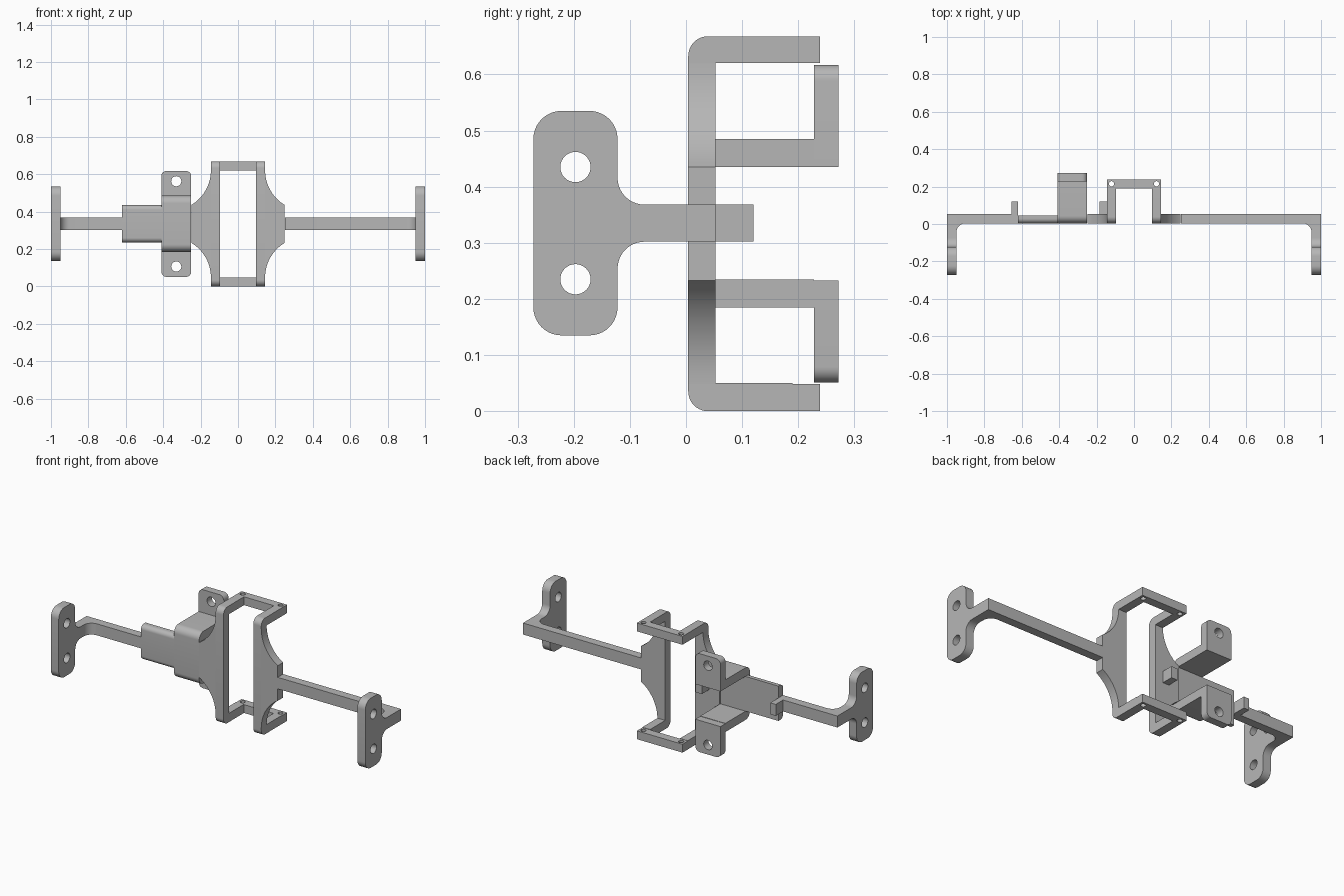
import bpy
import bmesh
from math import cos, sin, pi, radians
from mathutils import Vector

cube = bpy.data.objects.get("Cube")
if cube:
    bpy.data.objects.remove(cube, do_unlink=True)

grey = bpy.data.materials.new("plain grey")
grey.use_nodes = True
grey.diffuse_color = (0.47, 0.47, 0.47, 1)
grey.node_tree.nodes["Principled BSDF"].inputs["Base Color"].default_value = grey.diffuse_color

HEIGHT = 0.668
MID = HEIGHT / 2
FRONT, BACK = 0.004, 0.053


def circle(u, v, r, n=32):
    return [(u + r * cos(2 * pi * i / n), v + r * sin(2 * pi * i / n)) for i in range(n)]


def rounded(corners, steps=10):
    """Outline whose corners are (u, v) or (u, v, fillet radius), at right angles."""
    out = []
    for i, c in enumerate(corners):
        p = Vector(c[:2])
        if len(c) == 2:
            out.append(tuple(p))
            continue
        a = (Vector(corners[i - 1][:2]) - p).normalized() * c[2]
        b = (Vector(corners[(i + 1) % len(corners)][:2]) - p).normalized() * c[2]
        for k in range(steps + 1):
            t = k / steps * pi / 2
            out.append(tuple(p + a * (1 - sin(t)) + b * (1 - cos(t))))
    return out


def rect(u0, u1, v0, v1):
    return [(u0, v0), (u1, v0), (u1, v1), (u0, v1)]


def extrude(name, axis, lo, hi, *loops):
    """Fill an outline, with later loops as holes, and extrude it along an axis."""
    place = {"x": lambda u, v: (lo, u, v),
             "y": lambda u, v: (u, lo, v),
             "z": lambda u, v: (u, v, lo)}[axis]
    bm = bmesh.new()
    edges = []
    for loop in loops:
        vs = [bm.verts.new(place(u, v)) for u, v in loop]
        edges += [bm.edges.new((vs[i - 1], vs[i])) for i in range(len(vs))]
    bmesh.ops.triangle_fill(bm, edges=edges, use_beauty=True)
    ext = bmesh.ops.extrude_face_region(bm, geom=bm.faces[:], use_keep_orig=True)
    moved = [g for g in ext["geom"] if isinstance(g, bmesh.types.BMVert)]
    shift = Vector([hi - lo if a == axis else 0 for a in "xyz"])
    bmesh.ops.translate(bm, verts=moved, vec=shift)
    bmesh.ops.recalc_face_normals(bm, faces=bm.faces[:])
    mesh = bpy.data.meshes.new(name)
    bm.to_mesh(mesh)
    bm.free()
    mesh.materials.append(grey)
    obj = bpy.data.objects.new(name, mesh)
    bpy.context.collection.objects.link(obj)
    bpy.ops.object.select_all(action="DESELECT")
    obj.select_set(True)
    bpy.context.view_layer.objects.active = obj
    bpy.ops.object.shade_smooth_by_angle(angle=radians(30))
    return obj


# Profiles shared by both sides
end_plate = rounded([(-0.272, 0.135, 0.05), (-0.122, 0.135, 0.05), (-0.122, 0.302, 0.048),
                     (BACK, 0.302), (BACK, 0.368), (-0.122, 0.368, 0.048),
                     (-0.122, 0.535, 0.05), (-0.272, 0.535, 0.05)])
rail = rounded([(FRONT, 0, 0.035), (0.19, 0), (0.19, 0.05), (BACK, 0.05),
                (BACK, 0.62), (0.19, 0.62), (0.19, HEIGHT), (FRONT, HEIGHT, 0.035)])

for side, sx in (("left", 1), ("right", -1)):
    # Mounting plate with two screw holes
    extrude(side + "_end_plate", "x", *sorted((sx * 0.95, sx)), end_plate,
            circle(-0.197, 0.235, 0.027), circle(-0.197, 0.435, 0.027))
    # Arm with a fillet into the plate
    inner = 0.25 if sx > 0 else 0.62
    arm = rounded([(inner, FRONT), (0.95, FRONT, 0.05), (0.95, -0.06),
                   (0.97, -0.06), (0.97, BACK), (inner, BACK)])
    extrude(side + "_arm", "z", 0.302, 0.368, [(sx * u, v) for u, v in arm])
    # Upright of the central frame
    extrude(side + "_frame_rail", "x", *sorted((sx * 0.095, sx * 0.145)), rail)
    # Flange with concave curved edges
    r = 0.2155
    curve = [(0.145 + r + r * cos(radians(a)), 0.62 + r * sin(radians(a)))
             for a in [180 + 59.1 * i / 14 for i in range(15)]]
    flange = curve + [(u, HEIGHT - v) for u, v in reversed(curve)]
    extrude(side + "_flange", "y", FRONT, BACK, [(sx * u, v) for u, v in flange])

# Cross bars at the back of the frame, with small screw holes
for name, z in (("bottom", 0), ("top", 0.62)):
    extrude(name + "_cross_bar", "z", z, z + 0.048, rect(-0.145, 0.145, 0.19, 0.239),
            circle(-0.12, 0.215, 0.014, 20), circle(0.12, 0.215, 0.014, 20))

# Offset holder plate with rounded front edges
extrude("holder_plate", "x", -0.62, -0.41,
        rounded([(FRONT, 0.235, 0.025), (0.045, 0.235), (0.045, 0.435), (FRONT, 0.435, 0.025)]))

# Channel bracket reaching backwards
extrude("channel_bracket", "x", -0.41, -0.25,
        rounded([(FRONT, 0.185, 0.04), (0.228, 0.185), (0.228, 0.235), (0.045, 0.235),
                 (0.045, 0.435), (0.228, 0.435), (0.228, 0.485), (FRONT, 0.485, 0.04)]))

# Upper and lower lugs with screw holes
lug = rounded([(-0.41, 0.435), (-0.25, 0.435), (-0.25, 0.617, 0.028), (-0.41, 0.617, 0.028)])
hole = circle(-0.33, 0.562, 0.027)
extrude("upper_lug", "y", 0.228, 0.272, lug, hole)
extrude("lower_lug", "y", 0.228, 0.272,
        [(u, HEIGHT - v) for u, v in lug], [(u, HEIGHT - v) for u, v in hole])

# Stop tabs at both ends of the holder
extrude("outer_stop_tab", "y", BACK, 0.12, rect(-0.655, -0.62, 0.302, 0.368))
extrude("inner_stop_tab", "y", BACK, 0.12, rect(-0.185, -0.145, 0.302, 0.368))
